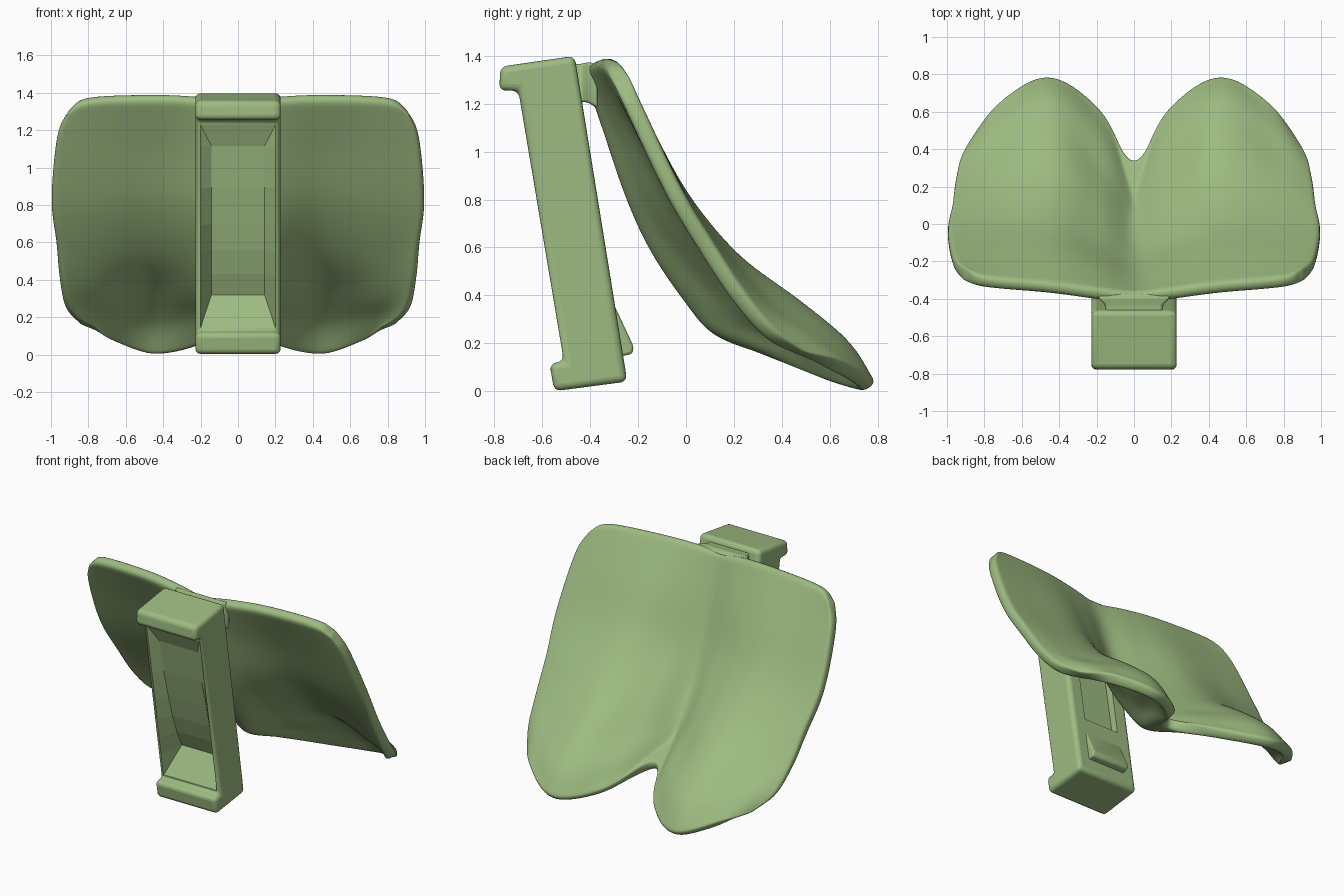
import bpy, bmesh
from mathutils import Vector

if "Cube" in bpy.data.objects:
    bpy.data.objects.remove(bpy.data.objects["Cube"])

green = bpy.data.materials.new("soft_green")
green.diffuse_color = (0.34, 0.50, 0.22, 1)
green.use_nodes = True
green.node_tree.nodes["Principled BSDF"].inputs["Base Color"].default_value = green.diffuse_color


def make(name, verts, faces):
    bm = bmesh.new()
    vs = [bm.verts.new(v) for v in verts]
    for f in faces:
        bm.faces.new([vs[i] for i in f])
    bmesh.ops.recalc_face_normals(bm, faces=bm.faces)
    me = bpy.data.meshes.new(name)
    bm.to_mesh(me)
    bm.free()
    ob = bpy.data.objects.new(name, me)
    bpy.context.collection.objects.link(ob)
    me.materials.append(green)
    return ob


def loft(name, rings):
    n = len(rings[0])
    faces = [list(range(n)), [len(rings) * n - n + i for i in range(n)]]
    for r in range(len(rings) - 1):
        faces += [(r*n + i, r*n + (i+1) % n, r*n + n + (i+1) % n, r*n + n + i) for i in range(n)]
    return make(name, [p for r in rings for p in r], faces)


def extrude(name, profile, half):
    return loft(name, [[(x, y, z) for y, z in profile] for x in (-half, half)])


def bevel(ob, width, segments=4):
    m = ob.modifiers.new("bevel", 'BEVEL')
    m.width, m.segments = width, segments
    m.limit_method, m.angle_limit = 'ANGLE', 0.4


def smooth(ob, angle):
    bpy.ops.object.select_all(action='DESELECT')
    ob.select_set(True)
    bpy.context.view_layer.objects.active = ob
    bpy.ops.object.shade_smooth_by_angle(angle=angle)


def curve(pts, steps):
    # Catmull-Rom through the points
    p = [Vector(q) for q in pts]
    p = [2*p[0] - p[1]] + p + [2*p[-1] - p[-2]]
    out = []
    for i in range(1, len(p) - 2):
        a, b, c, d = p[i-1:i+3]
        for k in range(steps):
            t = k / steps
            out.append(0.5 * (2*b + (c-a)*t + (2*a-5*b+4*c-d)*t*t + (3*b-a-3*c+d)*t**3))
    return out + [p[-2]]


# Two-lobed sheet: rails from the centre valley to the outer edge, top to tip
rails = [
    [(0, -.40, 1.355), (0, -.315, 1.10), (0, -.22, .82), (0, -.12, .60),
     (0, .02, .39), (0, .13, .265), (0, .33, .19)],
    [(.20, -.38, 1.375), (.20, -.26, 1.11), (.20, -.13, .80), (.20, .04, .56),
     (.20, .24, .36), (.18, .43, .22), (.20, .605, .06)],
    [(.45, -.35, 1.385), (.45, -.20, 1.12), (.45, -.03, .81), (.45, .19, .55),
     (.45, .46, .35), (.45, .66, .18), (.45, .765, .01)],
    [(.80, -.315, 1.37), (.79, -.20, 1.14), (.77, -.03, .81), (.77, .16, .54),
     (.76, .34, .34), (.74, .50, .22), (.68, .66, .09)],
    [(.905, -.27, 1.305), (.967, -.21, 1.17), (.998, -.05, .83), (.97, .09, .59),
     (.95, .21, .40), (.91, .34, .24), (.82, .47, .16)],
]
full = [[(-x, y, z) for x, y, z in r] for r in rails[:0:-1]] + rails
fine = [curve(r, 5) for r in full]
rows = [curve([r[j] for r in fine], 5) for j in range(len(fine[0]))]
w = len(rows[0])
sheet = make("wing_sheet", [p for r in rows for p in r],
             [(j*w + i, j*w + i+1, j*w + w + i+1, j*w + w + i)
              for j in range(len(rows) - 1) for i in range(w - 1)])
sol = sheet.modifiers.new("thickness", 'SOLIDIFY')
sol.thickness, sol.offset = 0.07, 0
sub = sheet.modifiers.new("round", 'SUBSURF')
sub.levels = sub.render_levels = 2
for poly in sheet.data.polygons:
    poly.use_smooth = True

# Tilted holder body with a lip at each end
body = extrude("holder_body", [
    (-.245, .04), (-.465, 1.40), (-.775, 1.355), (-.78, 1.255),
    (-.70, 1.255), (-.51, .125), (-.57, .115), (-.55, 0)], 0.228)
bevel(body, 0.028)

# Recess cutters, laid out along the holder's tilted axis
up, inward, base = Vector((0, -.167, .986)), Vector((0, .986, .167)), Vector((0, -.603, .69))


def spot(x, v, depth):
    return base + Vector((x, 0, 0)) + up*v + inward*depth


# The front recess has sloped sides and a bowed floor, deepest near the bottom
floor = [(-.555, .20, .002), (-.40, .142, .14), (-.28, .142, .105), (-.15, .142, .08),
         (.0, .142, .062), (.2, .142, .045), (.425, .142, .035), (.545, .20, .002)]
cutters = [
    loft("front_recess_cutter", [[spot(-.2, v, -.02), spot(.2, v, -.02), spot(.2, v, 0),
                                  spot(h, v, d), spot(-h, v, d), spot(-.2, v, 0)] for v, h, d in floor]),
    loft("back_recess_cutter", [[spot(-.13, v, .20), spot(.13, v, .20), spot(.13, v, .32),
                                 spot(-.13, v, .32)] for v in (-.28, .40)]),
]
for c in cutters:
    c.hide_render = True
    c.hide_set(True)
    m = body.modifiers.new("cut", 'BOOLEAN')
    m.operation, m.object, m.solver = 'DIFFERENCE', c, 'EXACT'
smooth(body, 0.6)

# Wedge catch low on the back of the holder
catch = extrude("back_catch", [(-.34, .38), (-.295, .35), (-.218, .185), (-.225, .155), (-.30, .14)], 0.14)
bevel(catch, 0.012, 3)
smooth(catch, 0.6)

# Flared neck joining holder and sheet
neck = loft("neck", [[(-h, y, lo), (h, y, lo), (h, y, hi), (-h, y, hi)] for y, h, lo, hi in (
    (-.50, .16, 1.18, 1.37), (-.45, .15, 1.20, 1.365), (-.425, .16, 1.21, 1.37),
    (-.40, .19, 1.20, 1.375), (-.37, .20, 1.18, 1.36))])
bevel(neck, 0.02, 3)
smooth(neck, 0.8)
